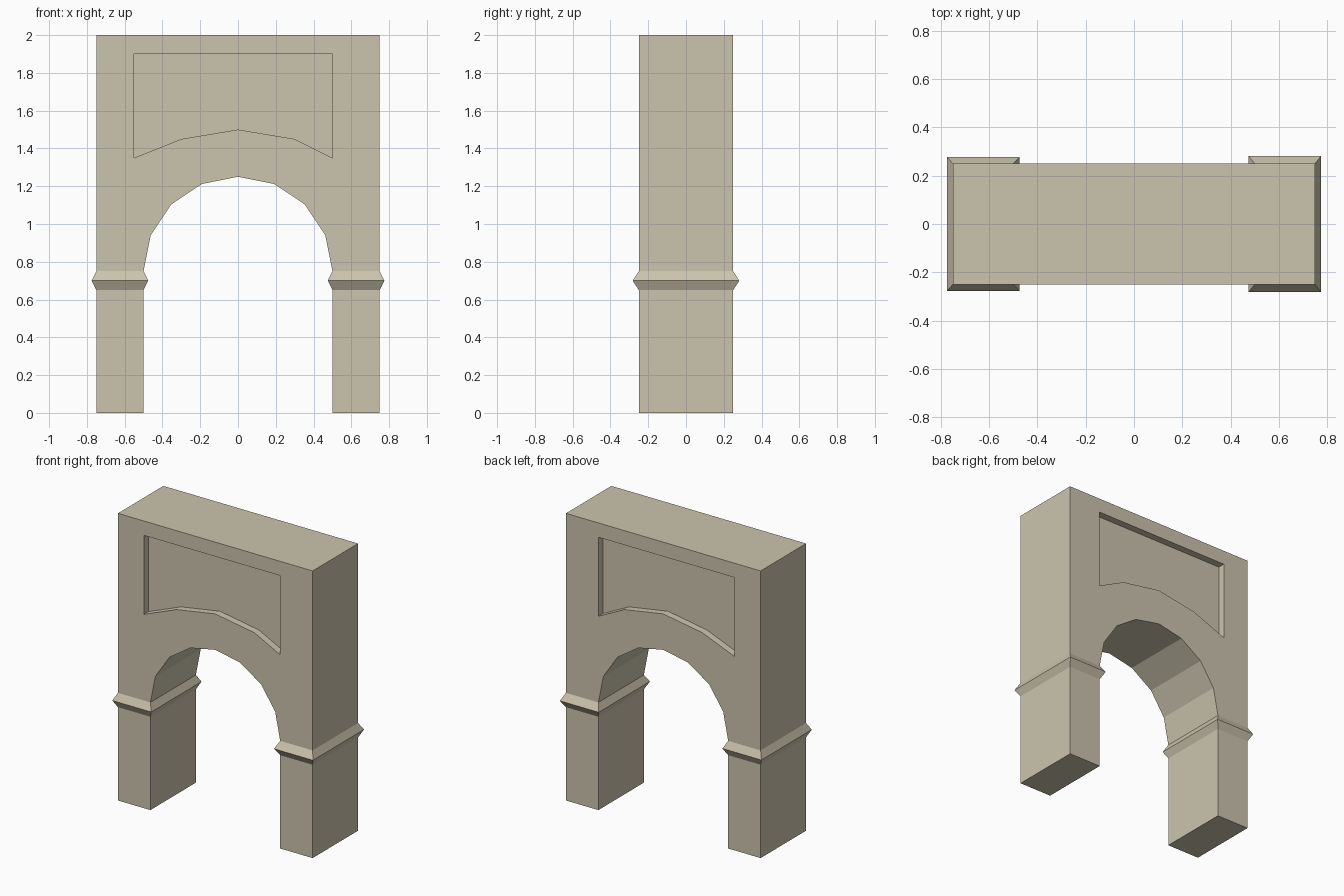
import bpy, bmesh, math

cube = bpy.data.objects.get("Cube")
if cube:
    bpy.data.objects.remove(cube, do_unlink=True)

# Single stone colour
stone = bpy.data.materials.new("sandstone")
stone.use_nodes = True
colour = (0.6, 0.55, 0.42, 1)
stone.diffuse_color = colour
bsdf = stone.node_tree.nodes["Principled BSDF"]
bsdf.inputs["Base Color"].default_value = colour
bsdf.inputs["Roughness"].default_value = 0.9


def finish(bm, name):
    bmesh.ops.recalc_face_normals(bm, faces=bm.faces)
    mesh = bpy.data.meshes.new(name)
    bm.to_mesh(mesh)
    bm.free()
    mesh.materials.append(stone)
    obj = bpy.data.objects.new(name, mesh)
    bpy.context.collection.objects.link(obj)
    return obj


def extrude_profile(name, profile, y0, y1):
    """Solid from an x-z outline swept along y."""
    bm = bmesh.new()
    face = bm.faces.new([bm.verts.new((x, y0, z)) for x, z in profile])
    swept = bmesh.ops.extrude_face_region(bm, geom=[face])["geom"]
    moved = [v for v in swept if isinstance(v, bmesh.types.BMVert)]
    bmesh.ops.translate(bm, verts=moved, vec=(0, y1 - y0, 0))
    return finish(bm, name)


# Arch body: two piers joined by a faceted round opening
HALF, DEPTH, RADIUS, SPRING, TOP = 0.75, 0.25, 0.5, 0.75, 2.0
STEPS = 8
opening = [(RADIUS * math.cos(math.pi * i / STEPS),
            SPRING + RADIUS * math.sin(math.pi * i / STEPS))
           for i in range(STEPS + 1)]
outline = ([(-HALF, 0), (-HALF, TOP), (HALF, TOP), (HALF, 0), (RADIUS, 0)]
           + opening + [(-RADIUS, 0)])
body = extrude_profile("arch_body", outline, -DEPTH, DEPTH)

# Sunken panel above the opening, on both faces
panel = [(-0.55, 1.9), (-0.55, 1.35), (-0.3, 1.45), (0, 1.5),
         (0.3, 1.45), (0.5, 1.35), (0.5, 1.9)]
for side in (-1, 1):
    cutter = extrude_profile("panel_cutter", panel, side * 0.2, side * 0.35)
    cutter.hide_render = True
    cut = body.modifiers.new("panel_recess", "BOOLEAN")
    cut.operation = "DIFFERENCE"
    cut.solver = "EXACT"
    cut.object = cutter
    bpy.context.view_layer.objects.active = body
    bpy.ops.object.modifier_apply(modifier=cut.name)
    bpy.data.objects.remove(cutter, do_unlink=True)


# Pointed moulding band wrapped round each pier
def moulding(name, centre_x, out_y):
    bm = bmesh.new()
    corners = [(-1, -1), (1, -1), (1, 1), (-1, 1)]
    rings = []
    for z, dx, dy in ((0.65, 0, 0), (0.7, 0.025, out_y), (0.75, 0, 0)):
        rings.append([bm.verts.new((centre_x + sx * (0.125 + dx),
                                    sy * (DEPTH + dy), z))
                      for sx, sy in corners])
    for low, high in zip(rings, rings[1:]):
        for i in range(4):
            j = (i + 1) % 4
            bm.faces.new((low[i], low[j], high[j], high[i]))
    return finish(bm, name)


moulding("left_moulding", 0.625, 0.032)
moulding("right_moulding", -0.625, 0.027)
